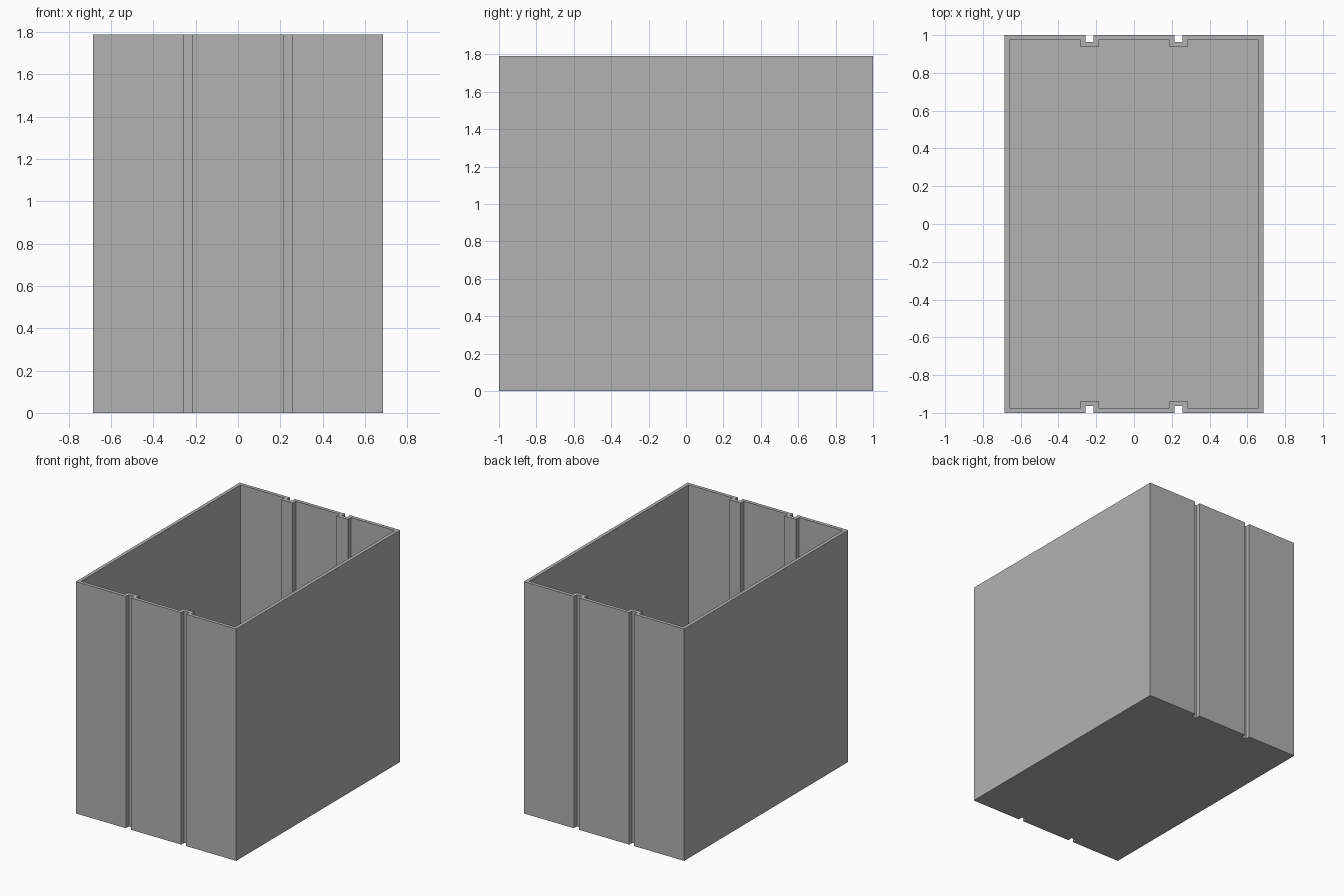
import bpy
import bmesh

HALF_X, HALF_Y, HEIGHT = 0.685, 1.0, 1.79
WALL = 0.027
GROOVE_X, GROOVE_HALF, GROOVE_DEPTH = 0.236, 0.021, 0.037

cube = bpy.data.objects.get("Cube")
if cube:
    bpy.data.objects.remove(cube, do_unlink=True)

grey = bpy.data.materials.new("plain_grey")
grey.use_nodes = True
colour = (0.448, 0.448, 0.448, 1)
grey.diffuse_color = colour
grey.node_tree.nodes["Principled BSDF"].inputs["Base Color"].default_value = colour


def outline(inset):
    """Counter-clockwise grooved rectangle, moved inward by the inset."""
    x, y, half = HALF_X - inset, HALF_Y - inset, GROOVE_HALF + inset
    deep = y - GROOVE_DEPTH
    front = [(-x, -y)]
    for centre in (-GROOVE_X, GROOVE_X):
        a, b = centre - half, centre + half
        front += [(a, -y), (a, -deep), (b, -deep), (b, -y)]
    front.append((x, -y))
    return front + [(-px, -py) for px, py in front]


bm = bmesh.new()


def ring(inset, z):
    return [bm.verts.new((x, y, z)) for x, y in outline(inset)]


# Outer base, outer wall, rim, inner wall and inner floor, as one closed shell
rings = [ring(0, 0), ring(0, HEIGHT), ring(WALL, HEIGHT), ring(WALL, WALL)]
for low, high in zip(rings, rings[1:]):
    for i in range(len(low)):
        j = (i + 1) % len(low)
        bm.faces.new((low[i], low[j], high[j], high[i]))
bm.faces.new(rings[0][::-1])
bm.faces.new(rings[-1])
bmesh.ops.recalc_face_normals(bm, faces=bm.faces[:])

mesh = bpy.data.meshes.new("grooved_open_box")
bm.to_mesh(mesh)
bm.free()
mesh.materials.append(grey)
box = bpy.data.objects.new("grooved_open_box", mesh)
bpy.context.collection.objects.link(box)
